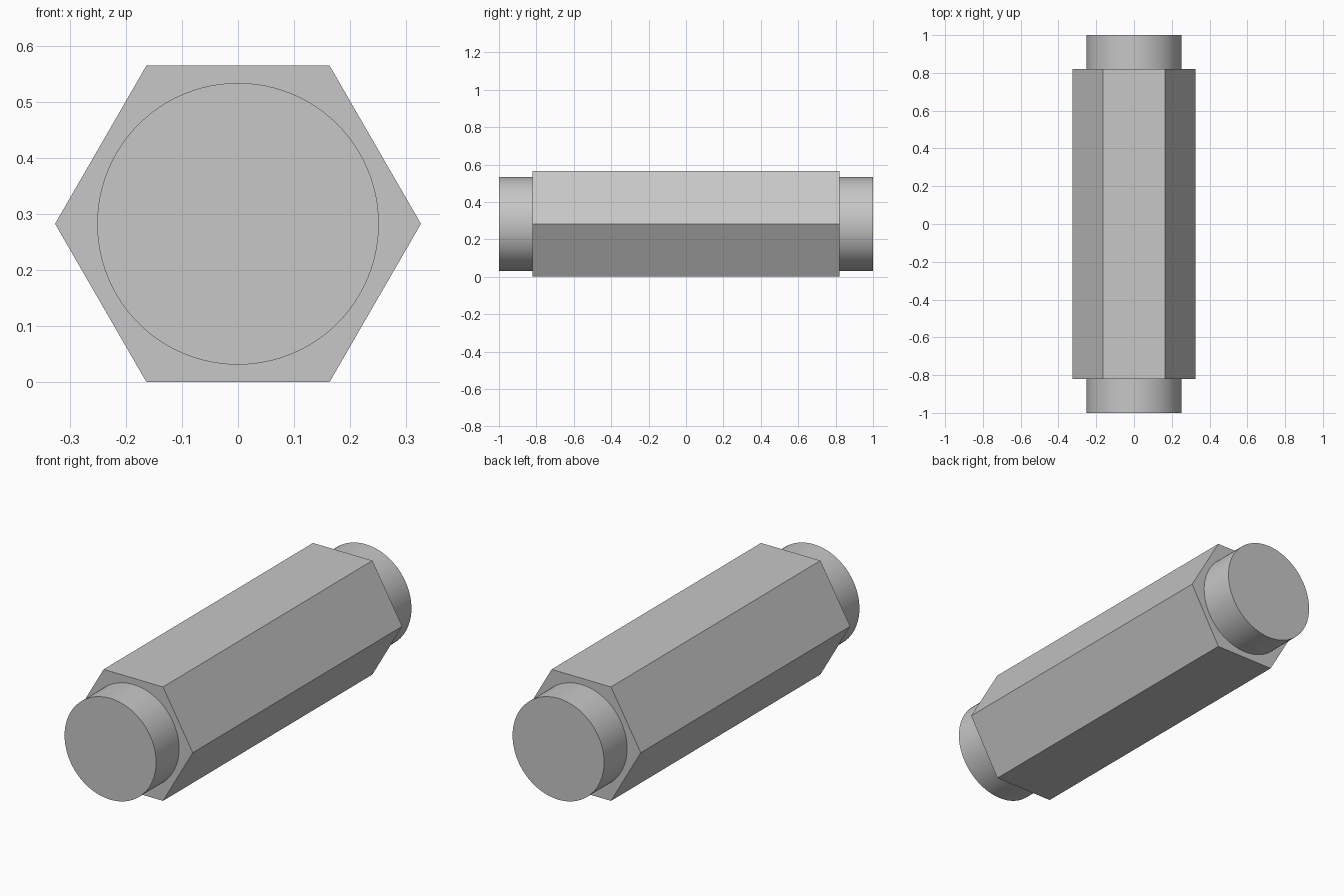
import bpy, bmesh, math

if "Cube" in bpy.data.objects:
    bpy.data.objects.remove(bpy.data.objects["Cube"])

HEX_R, STUB_R = 0.326, 0.251      # corner radius of the bar, radius of the end stubs
HEX_Y, END_Y = 0.82, 1.0          # half lengths
CENTRE_Z = HEX_R * math.cos(math.pi / 6)
SEGMENTS = 96                     # multiple of six so arcs line up with the corners

steel = bpy.data.materials.new("light_grey_metal")
steel.diffuse_color = (0.57, 0.57, 0.57, 1)
steel.use_nodes = True
steel.node_tree.nodes["Principled BSDF"].inputs["Base Color"].default_value = steel.diffuse_color


def ring(bm, radius, count, y):
    """Circle of vertices around the long axis, starting at +x."""
    step = 2 * math.pi / count
    return [bm.verts.new((radius * math.cos(i * step), y,
                          CENTRE_Z + radius * math.sin(i * step)))
            for i in range(count)]


def skin(bm, a, b):
    """Side walls between two equal rings."""
    n = len(a)
    for i in range(n):
        bm.faces.new((a[i], a[(i + 1) % n], b[(i + 1) % n], b[i]))


def finish(bm, name):
    mesh = bpy.data.meshes.new(name)
    bm.to_mesh(mesh)
    bm.free()
    mesh.materials.append(steel)
    obj = bpy.data.objects.new(name, mesh)
    bpy.context.collection.objects.link(obj)
    return obj


# Hexagonal bar, with a shoulder face around each stub
bm = bmesh.new()
front, back = (ring(bm, HEX_R, 6, y) for y in (-HEX_Y, HEX_Y))
skin(bm, front, back)
arc = SEGMENTS // 6
for corners, y in ((front, -HEX_Y), (back, HEX_Y)):
    hole = ring(bm, STUB_R, SEGMENTS, y)
    for i in range(6):
        inner = [hole[(i * arc + k) % SEGMENTS] for k in range(arc, -1, -1)]
        bm.faces.new([corners[i], corners[(i + 1) % 6]] + inner)
bmesh.ops.recalc_face_normals(bm, faces=bm.faces)
for f in bm.faces:                # shoulders face outward along the bar
    f.normal_update()
    c = f.calc_center_median()
    if abs(f.normal.y) > 0.9 and f.normal.y * c.y < 0:
        f.normal_flip()
    elif abs(f.normal.y) < 0.1 and f.normal.x * c.x + f.normal.z * (c.z - CENTRE_Z) < 0:
        f.normal_flip()
finish(bm, "hex_bar")

# Round stubs at both ends
for name, side in (("front_stub", -1), ("back_stub", 1)):
    bm = bmesh.new()
    base = ring(bm, STUB_R, SEGMENTS, side * HEX_Y)
    tip = ring(bm, STUB_R, SEGMENTS, side * END_Y)
    skin(bm, base, tip)
    cap = bm.faces.new(tip)
    bmesh.ops.recalc_face_normals(bm, faces=bm.faces)
    cap.normal_update()
    if cap.normal.y * side < 0:
        bmesh.ops.reverse_faces(bm, faces=bm.faces)
    stub = finish(bm, name)
    bpy.ops.object.select_all(action='DESELECT')
    stub.select_set(True)
    bpy.context.view_layer.objects.active = stub
    bpy.ops.object.shade_smooth_by_angle(angle=math.radians(30))
